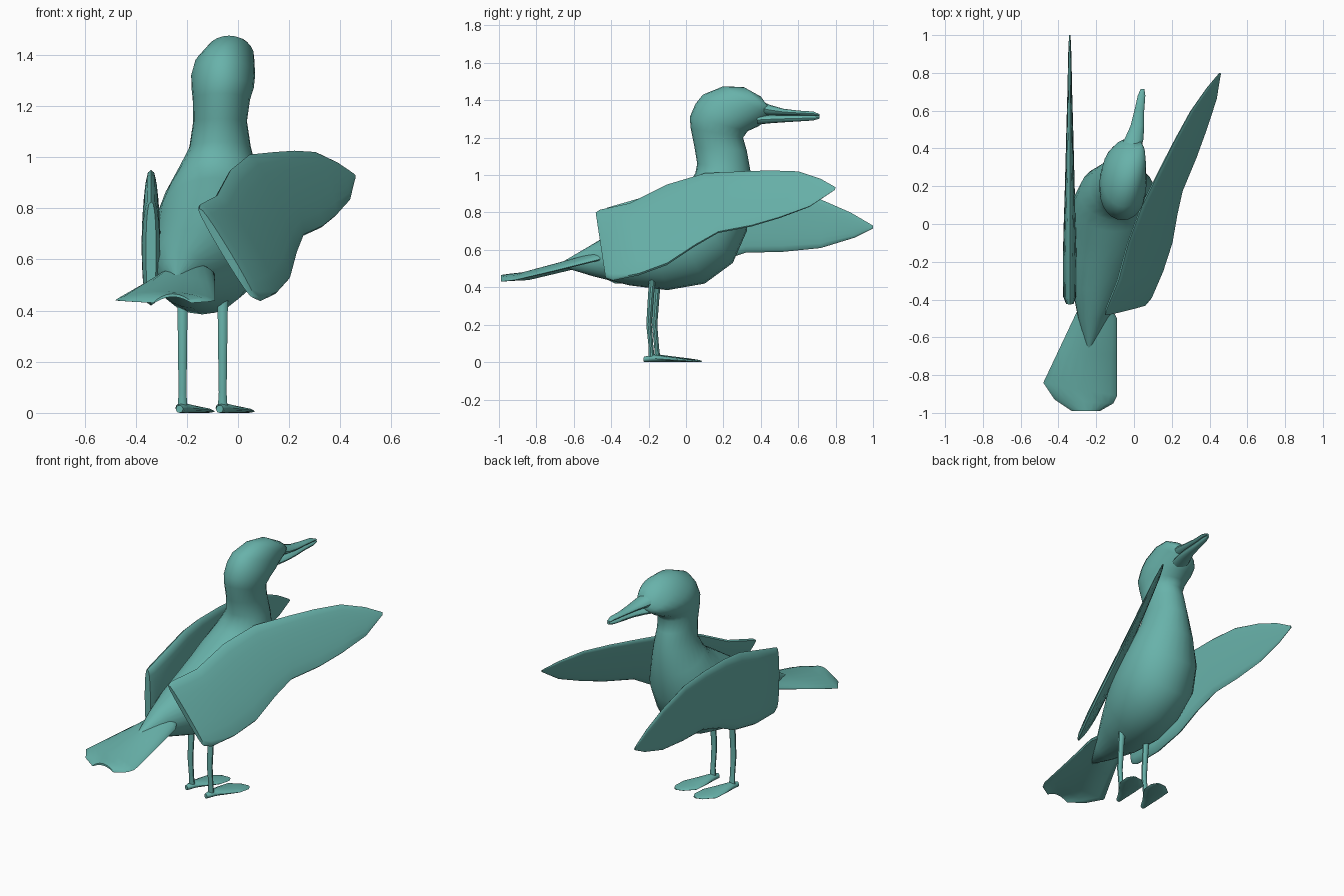
import bpy, bmesh, math
from mathutils import Vector

teal = bpy.data.materials.new("teal")
teal.diffuse_color = (0.138, 0.445, 0.402, 1)
X, Z = Vector((1, 0, 0)), Vector((0, 0, 1))


def loft(name, rings, n, seg=20, power=1.0, arch=0.0, angle=40):
    """Skin closed rings, each given by two opposite rim points and a half thickness along n."""
    bm = bmesh.new()
    loops = []
    for a, b, w in rings:
        a, b = Vector(a), Vector(b)
        mid, half = (a + b) / 2, (a - b) / 2
        loop = []
        for i in range(seg):
            t = 2 * math.pi * i / seg
            s = math.sin(t)
            off = math.copysign(abs(s) ** power, s) * w + arch * s * s
            loop.append(bm.verts.new(mid + half * math.cos(t) + n * off))
        loops.append(loop)
    for p, q in zip(loops, loops[1:]):
        for i in range(seg):
            j = (i + 1) % seg
            bm.faces.new((p[i], p[j], q[j], q[i]))
    bm.faces.new(loops[0])
    bm.faces.new(loops[-1])
    bmesh.ops.recalc_face_normals(bm, faces=bm.faces)
    me = bpy.data.meshes.new(name)
    bm.to_mesh(me)
    bm.free()
    me.materials.append(teal)
    ob = bpy.data.objects.new(name, me)
    bpy.context.collection.objects.link(ob)
    bpy.ops.object.select_all(action='DESELECT')
    ob.select_set(True)
    bpy.context.view_layer.objects.active = ob
    bpy.ops.object.shade_smooth_by_angle(angle=math.radians(angle))
    return ob


# body, neck and head: back y, z, belly y, z, centre x, half width
body = [
    (-.67, .53, -.665, .51, -.24, .008), (-.50, .63, -.50, .46, -.215, .08),
    (-.35, .72, -.30, .41, -.18, .15), (-.22, .80, -.10, .385, -.14, .20),
    (-.12, .87, .10, .42, -.11, .225), (-.04, .92, .25, .53, -.10, .225),
    (.02, .96, .325, .70, -.09, .20), (.05, 1.01, .345, .88, -.08, .155),
    (.06, 1.06, .345, 1.02, -.07, .12), (.045, 1.15, .325, 1.13, -.07, .105),
    (.025, 1.25, .305, 1.20, -.065, .112), (.02, 1.31, .33, 1.235, -.06, .122),
    (.05, 1.38, .385, 1.26, -.058, .125), (.09, 1.43, .43, 1.29, -.053, .118),
    (.20, 1.475, .45, 1.31, -.035, .098), (.31, 1.47, .45, 1.33, -.015, .073),
    (.40, 1.42, .45, 1.35, 0, .04)]
loft("body", [((x, ay, az), (x, by, bz), w) for ay, az, by, bz, x, w in body], X, 24, angle=60)

# beak halves: y, centre x, half width, top z, mouth z, bottom z
beak = [(.38, -.025, .06, 1.405, 1.32, 1.27), (.45, .0, .05, 1.375, 1.32, 1.277),
        (.52, .018, .036, 1.355, 1.32, 1.282), (.60, .028, .026, 1.345, 1.32, 1.287),
        (.68, .04, .02, 1.34, 1.318, 1.292), (.715, .045, .01, 1.325, 1.315, 1.302)]
loft("upper_beak", [((x, y, t), (x, y, m), w) for y, x, w, t, m, b in beak], X, 12)
loft("lower_beak", [((x, y, m), (x, y, b), w * .9) for y, x, w, t, m, b in beak], X, 12)

# wings: upper edge y, z, lower edge y, z, half thickness
right = [(-.483, .80, -.43, .45, .018), (-.46, .815, -.39, .437, .03),
         (-.30, .85, -.25, .465, .033), (-.10, .95, -.10, .52, .03),
         (.10, 1.01, .05, .62, .027), (.30, 1.02, .17, .69, .024),
         (.45, 1.025, .35, .725, .02), (.60, 1.02, .50, .77, .016),
         (.72, .98, .66, .83, .012), (.80, .935, .795, .92, .004)]
left = [(-.425, .825, -.42, .44, .02), (-.39, .835, -.38, .42, .035),
        (-.20, .89, -.20, .42, .037), (-.05, .935, .0, .46, .033),
        (.10, .95, .15, .53, .028), (.30, .95, .32, .585, .023),
        (.50, .935, .52, .59, .018), (.72, .87, .72, .61, .012),
        (.88, .80, .90, .665, .009), (1.0, .73, 1.0, .715, .004)]


def spread(y, z):
    """Slanted plane of the opened wing."""
    return (.52 + .526 * y - .522 * z, y, z)


loft("right_wing", [(spread(a, b), spread(c, d), w) for a, b, c, d, w in right], X, 20, .7, angle=50)
loft("left_wing", [((-.34, a, b), (-.34, c, d), w) for a, b, c, d, w in left], X, 20, .7, angle=50)

# arched tail fan: left rim, right rim, half thickness
tail = [((-.28, -.42, .55), (-.13, -.42, .56), .02), ((-.31, -.48, .53), (-.09, -.50, .54), .02),
        ((-.395, -.66, .485), (-.09, -.70, .49), .015), ((-.48, -.84, .44), (-.09, -.91, .44), .01),
        ((-.42, -.93, .435), (-.11, -.95, .435), .008), ((-.33, -.99, .43), (-.18, -.99, .43), .006)]
loft("tail", tail, Z, 20, .7, arch=.03)

# legs and webbed feet
for side, dx, dy in (("right", 0, 0), ("left", -.157, .03)):
    leg = [(.44, -.18, .022), (.36, -.187, .02), (.20, -.198, .018), (.08, -.187, .016), (.02, -.183, .02)]
    loft(side + "_leg", [((-.06 + dx, y + dy + r * .8, z), (-.06 + dx, y + dy - r * .8, z), r)
                         for z, y, r in leg], X, 10)
    # foot: centre x, y, half width, height
    foot = [(-.072, -.222, .015, .03), (-.06, -.17, .03, .04), (-.04, -.11, .05, .032),
            (-.01, -.03, .072, .022), (.025, .03, .045, .013), (.04, .05, .012, .008)]
    rings = []
    for x, y, w, h in foot:
        c = Vector((x + dx, y + dy, h / 2))
        e = Vector((.92, -.39, 0)) * w
        rings.append((c - e, c + e, h / 2))
    loft(side + "_foot", rings, Z, 12)
